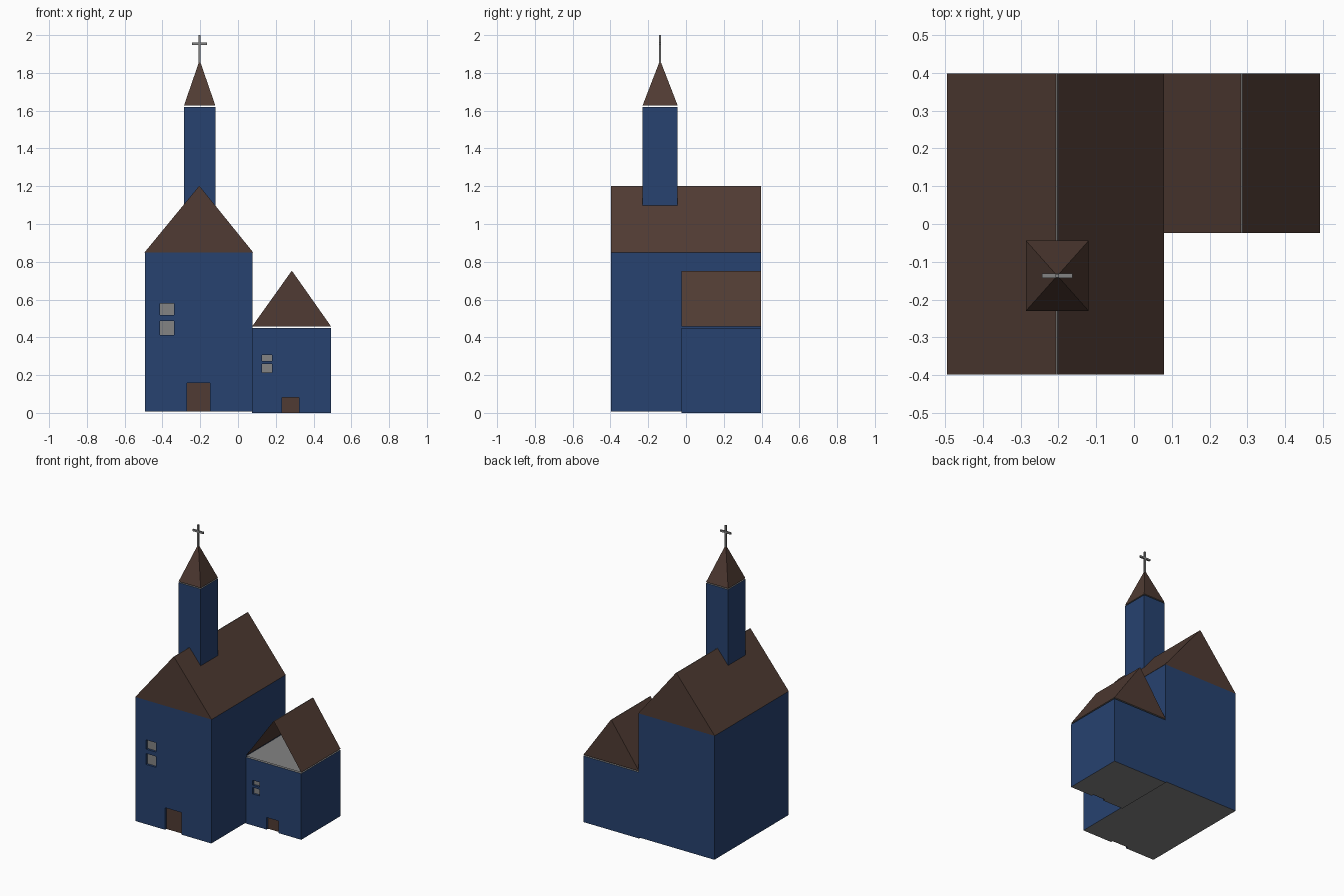
import bpy, bmesh
from mathutils import Vector

if "Cube" in bpy.data.objects:
    bpy.data.objects.remove(bpy.data.objects["Cube"])


def material(name, rgb):
    m = bpy.data.materials.new(name)
    m.diffuse_color = (*rgb, 1)
    m.use_nodes = True
    m.node_tree.nodes["Principled BSDF"].inputs["Base Color"].default_value = m.diffuse_color
    return m


BLUE = material("blue wall", (0.020, 0.054, 0.160))
BROWN = material("brown roof", (0.080, 0.044, 0.033))
GREY = material("grey", (0.23, 0.23, 0.23))


def block(name, lo, hi, mats, top=None, open_front=False):
    """Box from lo to hi; top = (x0, x1, y0, y1) tapers the upper face."""
    x0, y0, z0 = lo
    x1, y1, z1 = hi
    a, b, c, d = top or (x0, x1, y0, y1)
    bm = bmesh.new()
    low = [bm.verts.new(p) for p in ((x0, y0, z0), (x1, y0, z0), (x1, y1, z0), (x0, y1, z0))]
    up = [bm.verts.new(p) for p in ((a, c, z1), (b, c, z1), (b, d, z1), (a, d, z1))]
    bm.faces.new(low[::-1])
    bm.faces.new(up)
    for i in range(4):
        if i == 0 and open_front:
            continue
        j = (i + 1) % 4
        bm.faces.new((low[i], low[j], up[j], up[i]))
    me = bpy.data.meshes.new(name)
    bm.to_mesh(me)
    bm.free()
    for m in mats:
        me.materials.append(m)
    ob = bpy.data.objects.new(name, me)
    bpy.context.collection.objects.link(ob)
    return ob


def grey_ends(ob):
    """Topmost and bottommost level faces take the second material."""
    zs = [v.co.z for v in ob.data.vertices]
    for p in ob.data.polygons:
        end = min(abs(p.center.z - min(zs)), abs(p.center.z - max(zs))) < 1e-4
        p.material_index = 1 if end and abs(p.normal.z) > 0.9 else 0


def recess(wall, name, x0, x1, z0, z1, y, mat):
    """Cut a shallow opening into the front wall and fill its back with a plate."""
    cutter = block("cutter", (x0, y - 0.05, z0 - (0.05 if z0 < 0.02 else 0)), (x1, y + 0.02, z1), [BLUE])
    mod = wall.modifiers.new("opening", 'BOOLEAN')
    mod.operation = 'DIFFERENCE'
    mod.solver = 'EXACT'
    mod.object = cutter
    bpy.context.view_layer.objects.active = wall
    bpy.ops.object.modifier_apply(modifier=mod.name)
    bpy.data.objects.remove(cutter)
    block(name, (x0, y + 0.015, z0), (x1, y + 0.0205, z1), [mat])


# Main hall and its gable roof
F, B = -0.398, 0.398
hall = block("main_hall", (-0.4925, F, 0.007), (0.078, B, 0.85), [BLUE, GREY])
recess(hall, "main_door", -0.27, -0.148, 0.007, 0.157, F, BROWN)
recess(hall, "main_window_upper", -0.413, -0.339, 0.517, 0.58, F, GREY)
recess(hall, "main_window_lower", -0.413, -0.339, 0.413, 0.487, F, GREY)
grey_ends(hall)
grey_ends(block("main_roof", (-0.4945, F, 0.85), (0.08, B, 1.2), [BROWN, GREY],
                top=(-0.207, -0.203, F, B)))

# Side annex, with its roof open at the front
A = -0.024
annex = block("annex", (0.075, A, 0), (0.4925, B, 0.45), [BLUE, GREY])
recess(annex, "annex_door", 0.232, 0.323, 0, 0.082, A, BROWN)
recess(annex, "annex_window_upper", 0.127, 0.18, 0.274, 0.307, A, GREY)
recess(annex, "annex_window_lower", 0.127, 0.18, 0.214, 0.258, A, GREY)
grey_ends(annex)
grey_ends(block("annex_roof", (0.075, A, 0.458), (0.4925, B, 0.75), [BROWN, GREY],
                top=(0.283, 0.287, A, B), open_front=True))

# Tower and spire
cx, cy, hx, hy = -0.203, -0.137, 0.083, 0.093
grey_ends(block("tower", (cx - hx, cy - hy, 1.0), (cx + hx, cy + hy, 1.62), [BLUE, GREY]))
grey_ends(block("spire", (cx - hx, cy - hy, 1.627), (cx + hx, cy + hy, 1.862), [BROWN, GREY],
                top=(cx - 0.002, cx + 0.002, cy - 0.002, cy + 0.002)))

# Cross
block("cross_post", (cx - 0.005, cy - 0.005, 1.84), (cx + 0.005, cy + 0.005, 2.0), [GREY])
block("cross_bar", (cx - 0.04, cy - 0.0055, 1.948), (cx + 0.04, cy + 0.0055, 1.96), [GREY])
